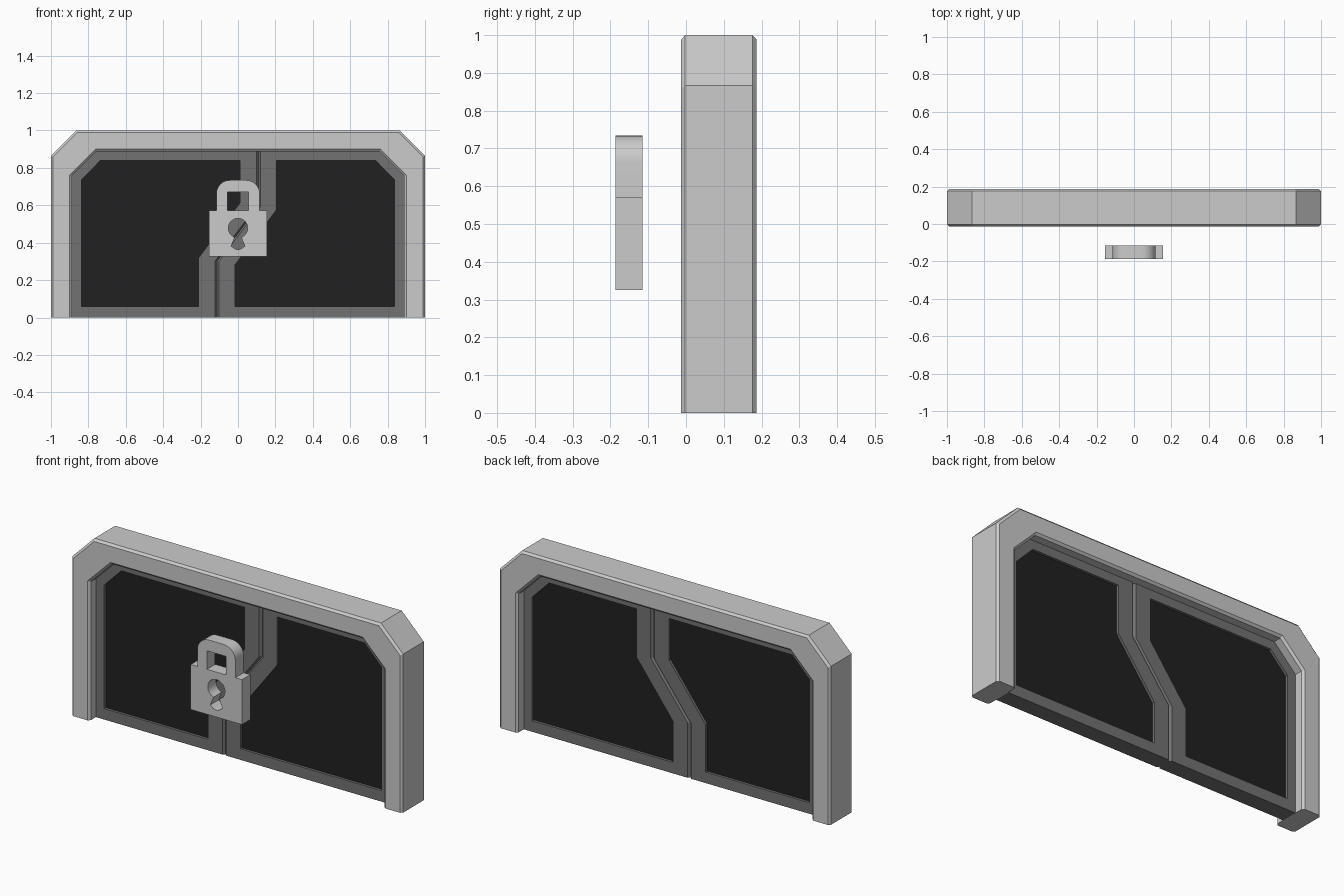
import bpy, bmesh, math

if "Cube" in bpy.data.objects:
    bpy.data.objects.remove(bpy.data.objects["Cube"])


def material(name, v):
    m = bpy.data.materials.new(name)
    m.diffuse_color = (v, v, v, 1)
    m.use_nodes = True
    m.node_tree.nodes["Principled BSDF"].inputs["Base Color"].default_value = m.diffuse_color
    return m


door_grey = material("door_grey", 0.17)
pane_black = material("pane_black", 0.015)


def loft(name, loops, closed_points, closed_loops, caps, mat=None):
    """Bridge successive loops of 3D points into one mesh."""
    bm = bmesh.new()
    rows = [[bm.verts.new(p) for p in loop] for loop in loops]
    n, k = len(rows[0]), len(rows)
    for i in range(k if closed_loops else k - 1):
        a, b = rows[i], rows[(i + 1) % k]
        for j in range(n if closed_points else n - 1):
            q = (j + 1) % n
            bm.faces.new((a[j], a[q], b[q], b[j]))
    if caps == "loops":
        bm.faces.new(rows[0])
        bm.faces.new(rows[-1])
    elif caps == "ends":
        bm.faces.new([r[0] for r in rows])
        bm.faces.new([r[-1] for r in rows])
    bmesh.ops.recalc_face_normals(bm, faces=bm.faces)
    me = bpy.data.meshes.new(name)
    bm.to_mesh(me)
    bm.free()
    ob = bpy.data.objects.new(name, me)
    bpy.context.collection.objects.link(ob)
    if mat:
        me.materials.append(mat)
    return ob


def at_y(points, y):
    return [(x, y, z) for x, z in points]


# Outer door frame: chamfered arch with bevelled front and back edges
def arch(w, c, y):
    half = [(w, 0), (w, w - c), (w - c, w)]
    return at_y([(-x, z) for x, z in half] + half[::-1], y)


section = [(0.988, 0.128, -0.013), (1, 0.134, -0.002), (1, 0.134, 0.176),
           (0.988, 0.128, 0.187), (0.90, 0.138, 0.187), (0.888, 0.131, 0.176),
           (0.888, 0.131, -0.002), (0.90, 0.138, -0.013)]
loft("door_frame", [arch(*s) for s in section], False, True, "ends")

# Two sliding doors meeting on a stepped seam, each with a recessed dark pane
seam = [(0.11, 0.888), (0.11, 0.595), (-0.113, 0.30), (-0.113, 0)]
DOORS = {
    "left": (-1, [(-0.838, 0.06), (-0.838, 0.735), (-0.735, 0.84), (0.01, 0.84),
                  (0.01, 0.612), (-0.21, 0.32), (-0.21, 0.06)]),
    "right": (1, [(0.838, 0.06), (0.838, 0.735), (0.735, 0.84), (0.207, 0.84),
                  (0.207, 0.577), (-0.015, 0.283), (-0.015, 0.06)]),
}
F, B, R = 0.042, 0.132, 0.014   # door front, door back, pane recess
for side, (s, pane) in DOORS.items():
    edge = [(s * 0.888, 0), (s * 0.888, 0.757), (s * 0.757, 0.888)]
    outer = edge + seam
    inset = edge + [(x + s * 0.011, z) for x, z in seam]
    loft(side + "_door",
         [at_y(pane, F + R), at_y(pane, F), at_y(inset, F), at_y(outer, F + 0.012),
          at_y(outer, B - 0.012), at_y(inset, B), at_y(pane, B), at_y(pane, B - R)],
         True, False, None, door_grey)
    loft(side + "_pane", [at_y(pane, F + R), at_y(pane, B - R)],
         True, False, "loops", pane_black)


# Floating padlock: one outline with shackle opening and keyhole, extruded
def arc(cx, cz, r, a0, a1, n):
    return [(cx + r * math.cos(math.radians(a0 + (a1 - a0) * i / n)),
             cz + r * math.sin(math.radians(a0 + (a1 - a0) * i / n)))
            for i in range(n + 1)]


outline = ([(-0.155, 0.325), (0.155, 0.325), (0.155, 0.571), (0.115, 0.571)]
           + arc(0.045, 0.664, 0.07, 0, 90, 8)
           + arc(-0.045, 0.664, 0.07, 90, 180, 8)
           + [(-0.115, 0.571), (-0.155, 0.571)])
shackle_hole = [(-0.057, 0.571), (0.057, 0.571), (0.057, 0.672), (-0.057, 0.672)]
keyhole = (arc(0, 0.478, 0.052, -70, 250, 20)
           + [(-0.037, 0.381)] + arc(0, 0.40, 0.037, 220, 320, 6) + [(0.037, 0.381)])

cu = bpy.data.curves.new("padlock", 'CURVE')
cu.dimensions = '2D'
cu.fill_mode = 'BOTH'
cu.extrude = 0.036
for pts in (outline, shackle_hole, keyhole):
    sp = cu.splines.new('POLY')
    sp.points.add(len(pts) - 1)
    for p, (x, z) in zip(sp.points, pts):
        p.co = (x, z, 0, 1)
    sp.use_cyclic_u = True
lock = bpy.data.objects.new("padlock", cu)
bpy.context.collection.objects.link(lock)
lock.location.y = -0.151
lock.rotation_euler.x = math.radians(90)
bpy.context.view_layer.objects.active = lock
lock.select_set(True)
bpy.ops.object.convert(target='MESH')
bpy.ops.object.shade_smooth_by_angle(angle=math.radians(30))
